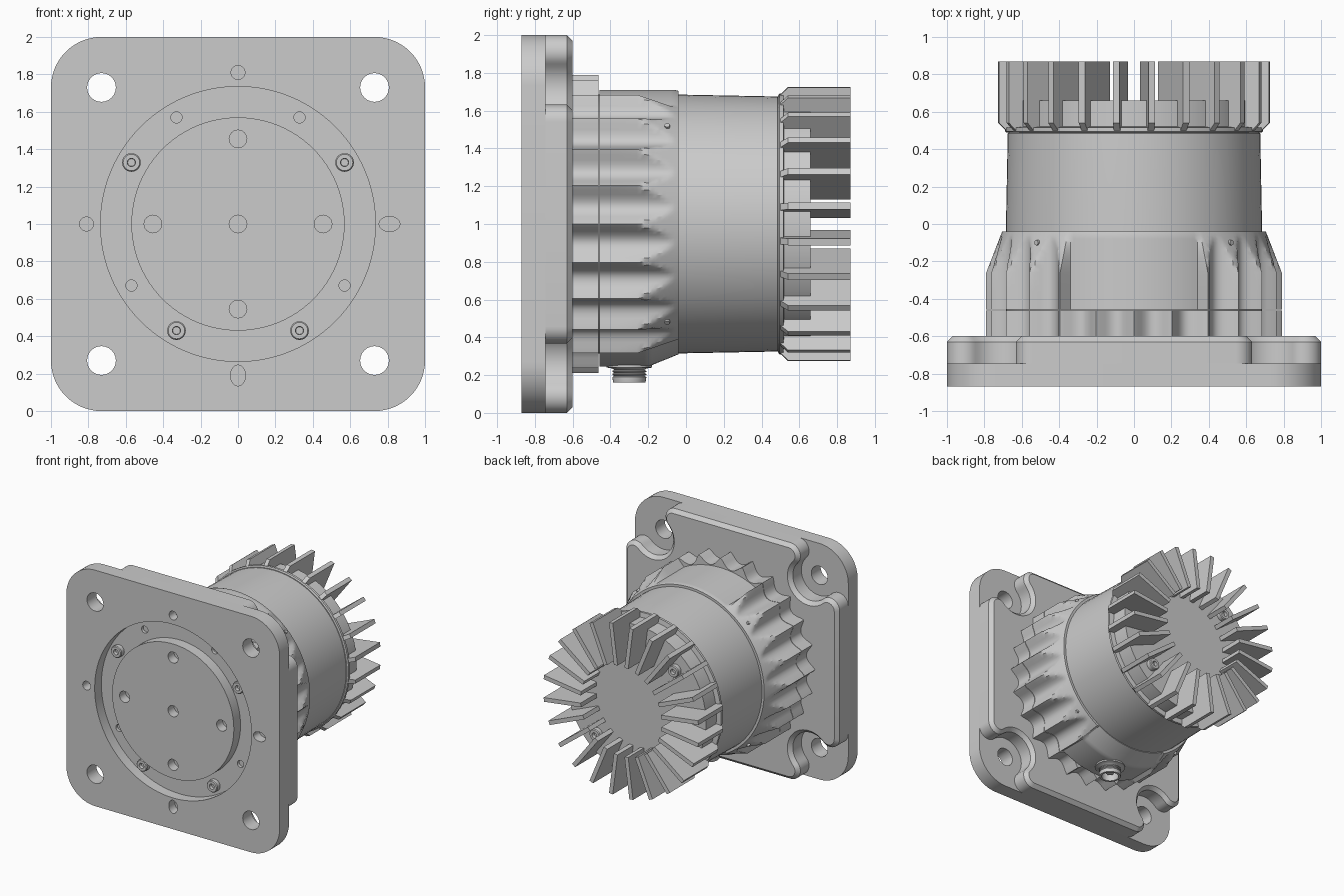
import bpy, bmesh
from math import sin, cos, radians, pi
from mathutils import Vector, Matrix

if "Cube" in bpy.data.objects:
    bpy.data.objects.remove(bpy.data.objects["Cube"])

CZ = 1.0  # height of the main axis, which runs along y


def finish(name, bm, smooth=30):
    bmesh.ops.recalc_face_normals(bm, faces=bm.faces[:])
    me = bpy.data.meshes.new(name)
    bm.to_mesh(me)
    bm.free()
    ob = bpy.data.objects.new(name, me)
    bpy.context.collection.objects.link(ob)
    bpy.ops.object.select_all(action='DESELECT')
    ob.select_set(True)
    bpy.context.view_layer.objects.active = ob
    bpy.ops.object.shade_smooth_by_angle(angle=radians(smooth))
    return ob


def loft(bm, rings, closed=False):
    """Skin rings of points; cap the ends, or join last ring to first."""
    vs = [[bm.verts.new(p) for p in ring] for ring in rings]
    n = len(vs[0])
    pairs = list(zip(vs, vs[1:])) + ([(vs[-1], vs[0])] if closed else [])
    for a, b in pairs:
        for i in range(n):
            j = (i + 1) % n
            bm.faces.new((a[i], a[j], b[j], b[i]))
    if not closed:
        bm.faces.new(vs[0])
        bm.faces.new(vs[-1])


def circle(r, y, x=0, z=0, n=72, rz=None):
    rz = r if rz is None else rz
    return [(x + r * cos(2 * pi * i / n), y, CZ + z + rz * sin(2 * pi * i / n)) for i in range(n)]


def lathe(bm, profile, x=0, z=0, n=72, closed=False):
    loft(bm, [circle(r, y, x, z, n) for r, y in profile], closed)


def arc(cx, cz, r, a0, a1, n=12):
    return [(cx + r * cos(radians(a0 + (a1 - a0) * i / n)),
             cz + r * sin(radians(a0 + (a1 - a0) * i / n))) for i in range(n + 1)]


def four_corners(corner):
    """Repeat one corner path by quarter turns."""
    out, pts = [], corner
    for _ in range(4):
        out += pts
        pts = [(-z, x) for x, z in pts]
    return out


def prism(bm, outline, levels):
    """Extrude an outline through (y, inset) levels."""
    n = len(outline)
    rings = []
    for y, inset in levels:
        ring = []
        for i, (x, z) in enumerate(outline):
            a, b = outline[i - 1], outline[(i + 1) % n]
            t = Vector((b[0] - a[0], b[1] - a[1])).normalized()
            ring.append((x - t.y * inset, y, CZ + z + t.x * inset))
        rings.append(ring)
    loft(bm, rings)


def cut(ob, cutter):
    mod = ob.modifiers.new("cut", 'BOOLEAN')
    mod.operation, mod.solver, mod.object = 'DIFFERENCE', 'EXACT', cutter
    bpy.context.view_layer.objects.active = ob
    bpy.ops.object.modifier_apply(modifier=mod.name)
    bpy.data.objects.remove(cutter)


# Square base plate with rounded corners
bm = bmesh.new()
prism(bm, four_corners(arc(0.73, 0.73, 0.27, 0, 90, 16)), [(-0.87, 0), (-0.745, 0)])
plate = finish("base_plate", bm)

# Annular recess in the front face
bm = bmesh.new()
lathe(bm, [(0.57, -0.9), (0.735, -0.9), (0.735, -0.78), (0.57, -0.78)], n=96, closed=True)
cut(plate, finish("recess_cutter", bm))

# Mounting holes, dowel holes, slots and face holes
bm = bmesh.new()
holes = [(sx * 0.73, sz * 0.73, 0.077, 0.077, -0.7) for sx in (-1, 1) for sz in (-1, 1)]
holes += [(x, z, 0.047, 0.047, -0.79) for x, z in
          ((0, 0), (0.455, 0), (-0.455, 0), (0, 0.455), (0, -0.455))]
holes += [(0, 0.81, 0.037, 0.037, -0.79), (-0.81, 0, 0.037, 0.037, -0.79),
          (0.81, 0, 0.056, 0.04, -0.79), (0, -0.81, 0.04, 0.056, -0.79)]
holes += [(0.658 * cos(radians(a)), 0.658 * sin(radians(a)), 0.03, 0.03, -0.755)
          for a in (60, 120, 210, 330)]
for x, z, rx, rz, depth in holes:
    loft(bm, [circle(rx, -0.92, x, z, 24, rz), circle(rx, depth, x, z, 24, rz)])
cut(plate, finish("hole_cutter", bm))
bpy.context.view_layer.objects.active = plate
plate.select_set(True)
bpy.ops.object.shade_smooth_by_angle(angle=radians(30))

# Raised rear slab with scooped corner pockets and chamfered edge
dx = 0.18
pocket = arc(0.91, 0.542, 0.09, 0, 133.8) + arc(0.73, 0.73, 0.17, 313.8, 136.2, 24)[1:-1] \
    + arc(0.542, 0.91, 0.09, -43.8, 90)
bm = bmesh.new()
prism(bm, four_corners(pocket), [(-0.745, 0), (-0.63, 0), (-0.60, 0.03)])
finish("rear_slab", bm, 25)


# Scalloped housing: 24 grooves with ridges every 15 degrees
def scallop(deg):
    off = abs((deg % 15) - 7.5)
    return min(0.79, 0.715 + 0.075 * (off / 7.0) ** 2)


def housing_radius(deg, y):
    outer = 0.79 if y <= -0.26 else 0.79 - 0.085 * (y + 0.26) / 0.22
    if 60.1 < deg < 119.9:
        return min(outer, 0.71)
    if 240.1 < deg < 299.9:
        return min(outer, 0.755 if y < -0.2 else 0.755 - 0.065 * (y + 0.2) / 0.16)
    return min(outer, scallop(deg))


def polar_ring(func, y, n=240):
    return [(func(d) * cos(radians(d)), y, CZ + func(d) * sin(radians(d)))
            for d in (360 * i / n for i in range(n))]


bm = bmesh.new()
loft(bm, [polar_ring(scallop, y) for y in (-0.62, -0.462)])
finish("scalloped_collar", bm)
bm = bmesh.new()
ys = [-0.458, -0.36] + [-0.26 + 0.02 * i for i in range(12)]
loft(bm, [polar_ring(lambda d, y=y: housing_radius(d, y), y) for y in ys])
finish("scalloped_housing", bm)

# Plain barrel
bm = bmesh.new()
lathe(bm, [(0.685, -0.47), (0.685, -0.03), (0.675, 0.485), (0.66, 0.495)])
finish("barrel", bm)

# Heat sink cap with 24 radial fins
bm = bmesh.new()
lathe(bm, [(0.68, 0.488), (0.69, 0.495), (0.69, 0.515), (0.65, 0.52), (0.65, 0.66)])
finish("heat_sink_cap", bm)
bm = bmesh.new()
fin = [(0.38, 0.64), (0.38, 0.87), (0.73, 0.87), (0.73, 0.54), (0.69, 0.50), (0.6, 0.50)]
for k in range(24):
    rot = Matrix.Rotation(radians(7.5 + 15 * k), 3, 'Y')
    loft(bm, [[rot @ Vector((r, y, t)) + Vector((0, 0, CZ)) for r, y in fin]
              for t in (-0.0175, 0.0175)])
finish("heat_sink_fins", bm)


# Socket head screws: facing is -1 for front, 1 for rear
def screw(name, radius, deg, seat, facing):
    bm = bmesh.new()
    profile = [(0.05, 0), (0.05, 0.035), (0.044, 0.042), (0.022, 0.042), (0.02, 0.015)]
    lathe(bm, [(r, seat + facing * h) for r, h in profile],
          radius * cos(radians(deg)), radius * sin(radians(deg)), 24)
    finish(name, bm)


for a in (30, 150, 240, 300):
    screw("front_screw", 0.658, a, -0.78, -1)
for a in (135, 315):
    screw("rear_screw", 0.52, a, 0.66, 1)

# Small plugs on the tapered end of the housing
bm = bmesh.new()
for a in (45, 135, 225, 315):
    d = Vector((cos(radians(a)), 0, sin(radians(a))))
    m = Matrix.Translation(d * 0.715 + Vector((0, -0.10, CZ))) @ d.to_track_quat('Z', 'Y').to_matrix().to_4x4()
    bmesh.ops.create_cone(bm, cap_ends=True, segments=16, radius1=0.014, radius2=0.014, depth=0.05, matrix=m)
finish("housing_plugs", bm)

# Threaded cable connector underneath, hollow, pointing down
bm = bmesh.new()
prof = [(0.12, 0.30), (0.12, 0.24), (0.09, 0.235)]
for i in range(3):
    z = 0.228 - 0.016 * i
    prof += [(0.08, z), (0.09, z - 0.006), (0.09, z - 0.01)]
prof += [(0.085, 0.16), (0.068, 0.16), (0.068, 0.225), (0.03, 0.225), (0.03, 0.19)]
loft(bm, [[(r * cos(2 * pi * i / 32), -0.30 + r * sin(2 * pi * i / 32), z) for i in range(32)]
          for r, z in prof])
finish("cable_connector", bm)
